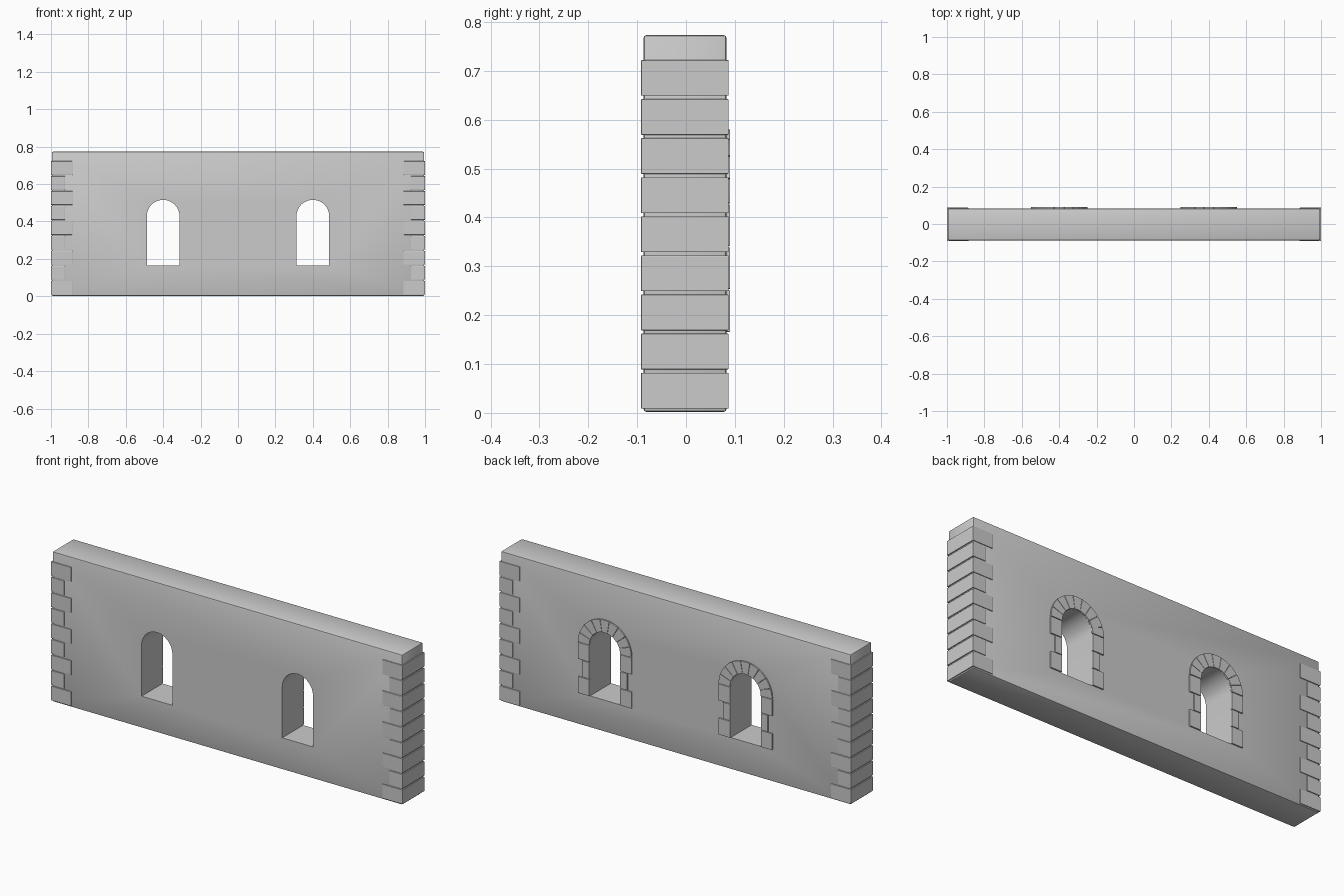
import bpy, bmesh, math

if "Cube" in bpy.data.objects:
    bpy.data.objects.remove(bpy.data.objects["Cube"])

WIN_X, HALF_W, SILL, SPRING = 0.4, 0.0875, 0.165, 0.428
OUTER = 0.152


def prism(name, profile, y0, y1, bevel=0.0):
    """Extrude an x/z outline from y0 to y1, with optional softened edges."""
    bm = bmesh.new()
    face = bm.faces.new([bm.verts.new((x, y0, z)) for x, z in profile])
    ext = bmesh.ops.extrude_face_region(bm, geom=[face])
    bmesh.ops.translate(bm, vec=(0, y1 - y0, 0),
                        verts=[v for v in ext["geom"] if isinstance(v, bmesh.types.BMVert)])
    if bevel:
        bmesh.ops.bevel(bm, geom=bm.edges[:], offset=bevel, segments=2,
                        profile=0.5, affect='EDGES')
    bmesh.ops.recalc_face_normals(bm, faces=bm.faces[:])
    me = bpy.data.meshes.new(name)
    bm.to_mesh(me)
    bm.free()
    ob = bpy.data.objects.new(name, me)
    bpy.context.collection.objects.link(ob)
    return ob


def rect(x0, x1, z0, z1):
    return [(x0, z0), (x1, z0), (x1, z1), (x0, z1)]


# wall slab
wall = prism("wall", rect(-0.995, 0.995, 0.002, 0.773), -0.087, 0.083, 0.006)

for side, tag in ((-1, "left"), (1, "right")):
    cx = side * WIN_X

    # arched window opening
    arch = [(cx - HALF_W, SILL), (cx + HALF_W, SILL)]
    arch += [(cx + HALF_W * math.cos(math.pi * i / 24),
              SPRING + HALF_W * math.sin(math.pi * i / 24)) for i in range(25)]
    cutter = prism("window_cutter_" + tag, arch, -0.3, 0.3)
    cutter.hide_render = True
    cutter.hide_set(True)
    mod = wall.modifiers.new("window_" + tag, 'BOOLEAN')
    mod.operation, mod.solver, mod.object = 'DIFFERENCE', 'EXACT', cutter

    # alternating jamb stones on the back
    inner = HALF_W + 0.0005
    step = (SPRING - SILL) / 3
    for i in range(3):
        reach = OUTER if i % 2 == 0 else 0.128
        z0 = SILL + i * step
        for s in (-1, 1):
            prism("jamb_stone_" + tag,
                  rect(cx + s * inner, cx + s * reach, z0 + 0.001, z0 + step - 0.002),
                  0.07, 0.09, 0.0012)

    # wedge stones around the arch
    n = 9
    for i in range(n):
        a0 = math.pi * i / n + 0.008
        a1 = math.pi * (i + 1) / n - 0.008
        angs = [a0 + (a1 - a0) * k / 3 for k in range(4)]
        pts = [(cx + inner * math.cos(a), SPRING + inner * math.sin(a)) for a in angs]
        pts += [(cx + OUTER * math.cos(a), SPRING + OUTER * math.sin(a)) for a in reversed(angs)]
        prism("arch_stone_" + tag, pts, 0.07, 0.09)

    # corner stones, long and short courses
    for i in range(9):
        z0 = 0.009 + i * 0.08
        depth = 0.115 if i % 2 == 0 else 0.075
        prism("corner_stone_" + tag, rect(side * (1 - depth), side, z0, z0 + 0.073),
              -0.092, 0.087, 0.0015)

# smooth shading with crisp edges on the wall
bpy.ops.object.select_all(action='DESELECT')
wall.select_set(True)
bpy.context.view_layer.objects.active = wall
for m in list(wall.modifiers):
    bpy.ops.object.modifier_apply(modifier=m.name)
bpy.ops.object.shade_smooth_by_angle(angle=math.radians(30))
